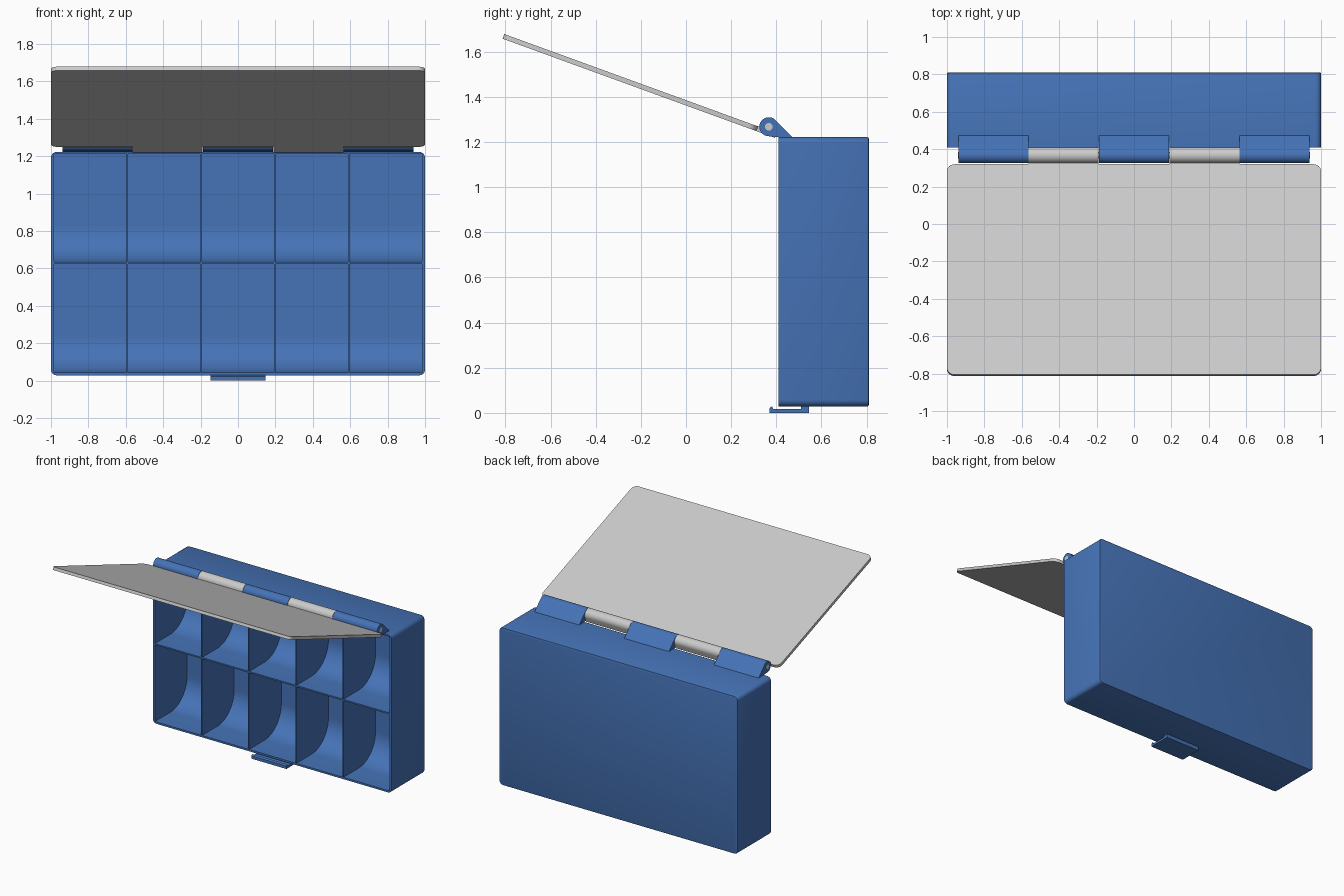
import bpy, bmesh
from math import sin, cos, pi, radians

if "Cube" in bpy.data.objects:
    bpy.data.objects.remove(bpy.data.objects["Cube"])

blue = bpy.data.materials.new("blue")
blue.diffuse_color = (0.06, 0.17, 0.47, 1)
blue.use_nodes = True
blue.node_tree.nodes["Principled BSDF"].inputs["Base Color"].default_value = blue.diffuse_color

PY, PZ, R = 0.367, 1.268, 0.042      # hinge axis and knuckle radius
FRONT, BACK, BOTTOM, TOP = 0.41, 0.81, 0.028, 1.222


def arc(cx, cy, r, a0, a1, n=12):
    return [(cx + r * cos(radians(a0 + (a1 - a0) * i / n)),
             cy + r * sin(radians(a0 + (a1 - a0) * i / n))) for i in range(n + 1)]


def rounded_rect(x0, x1, y0, y1, r):
    return (arc(x1 - r, y1 - r, r, 0, 90, 6) + arc(x0 + r, y1 - r, r, 90, 180, 6)
            + arc(x0 + r, y0 + r, r, 180, 270, 6) + arc(x1 - r, y0 + r, r, 270, 360, 6))


def loft(bm, rings):
    loops = [[bm.verts.new(p) for p in ring] for ring in rings]
    n = len(loops[0])
    for a, b in zip(loops, loops[1:]):
        for i in range(n):
            bm.faces.new((a[i], a[(i + 1) % n], b[(i + 1) % n], b[i]))
    bm.faces.new(loops[0])
    bm.faces.new(loops[-1])


def along_x(bm, profile, x0, x1):
    loft(bm, [[(x, y, z) for y, z in profile] for x in (x0, x1)])


def smooth(ob):
    bpy.ops.object.select_all(action='DESELECT')
    ob.select_set(True)
    bpy.context.view_layer.objects.active = ob
    bpy.ops.object.shade_smooth_by_angle(angle=radians(30))


def finish(bm, name, mat=None):
    bmesh.ops.recalc_face_normals(bm, faces=bm.faces[:])
    me = bpy.data.meshes.new(name)
    bm.to_mesh(me)
    bm.free()
    ob = bpy.data.objects.new(name, me)
    bpy.context.collection.objects.link(ob)
    if mat:
        me.materials.append(mat)
    smooth(ob)
    return ob


def opened(u, v):
    # u runs from the hinge along the open lid, v runs to its underside
    a = radians(20)
    return PY - u * cos(a) - v * sin(a), PZ + u * sin(a) - v * cos(a)


# Box body with rounded corners and a softened back edge
bm = bmesh.new()
rings = []
for y, inset in ((FRONT, 0), (BACK - 0.007, 0), (BACK - 0.002, 0.002), (BACK, 0.007)):
    rings.append([(x, y, z) for x, z in rounded_rect(
        -1 + inset, 1 - inset, BOTTOM + inset, TOP - inset, 0.03)])
loft(bm, rings)
box = finish(bm, "box", blue)

# Ten compartments with scooped floors
bm = bmesh.new()
for z0, z1 in ((0.042, 0.622), (0.633, 1.21)):
    for i in range(-2, 3):
        scoop = arc(0.795 - 0.2, z0 + 0.2, 0.2, -90, 0, 14)
        along_x(bm, [(0.3, z0)] + scoop + [(0.795, z1), (0.3, z1)],
                i * 0.395 - 0.1935, i * 0.395 + 0.1935)
cutter = finish(bm, "compartment_cutter", blue)
cutter.hide_render = True
mod = box.modifiers.new("compartments", 'BOOLEAN')
mod.object = cutter
mod.operation = 'DIFFERENCE'
mod.solver = 'EXACT'
bpy.context.view_layer.objects.active = box
bpy.ops.object.modifier_apply(modifier=mod.name)
bpy.data.objects.remove(cutter)
smooth(box)

# Box hinge knuckles with sloped brackets
bm = bmesh.new()
bracket = arc(PY, PZ, R, 45, 270, 24) + [(0.41, TOP), (0.43, TOP - 0.004), (0.472, TOP)]
for x in (-0.752, 0, 0.752):
    along_x(bm, bracket, x - 0.187, x + 0.187)
finish(bm, "box_hinge", blue)

# Lid panel
bm = bmesh.new()
outline = rounded_rect(-1, 1, 0.045, 1.242, 0.04)
loft(bm, [[(x, *opened(u, v)) for x, u in outline] for v in (0.015, 0.037)])
finish(bm, "lid")

# Lid hinge knuckles with flat tabs
bm = bmesh.new()
tab = [opened(u, v) for u, v in
       [(-R, 0.037), (0.06, 0.037), (0.06, 0.015)] + arc(0, 0, R, 20, -180, 22)]
for x in (-0.376, 0.376):
    along_x(bm, tab, x - 0.187, x + 0.187)
finish(bm, "lid_hinge")

# Hinge pin
bm = bmesh.new()
along_x(bm, arc(PY, PZ, 0.017, 0, 345, 23), -0.941, 0.941)
finish(bm, "hinge_pin")

# Latch under the box with a small hook
bm = bmesh.new()
along_x(bm, [(0.37, 0), (0.545, 0), (0.545, 0.03), (0.51, 0.03), (0.51, 0.017),
             (0.386, 0.017), (0.382, 0.03), (0.37, 0.022)], -0.147, 0.147)
finish(bm, "latch", blue)
